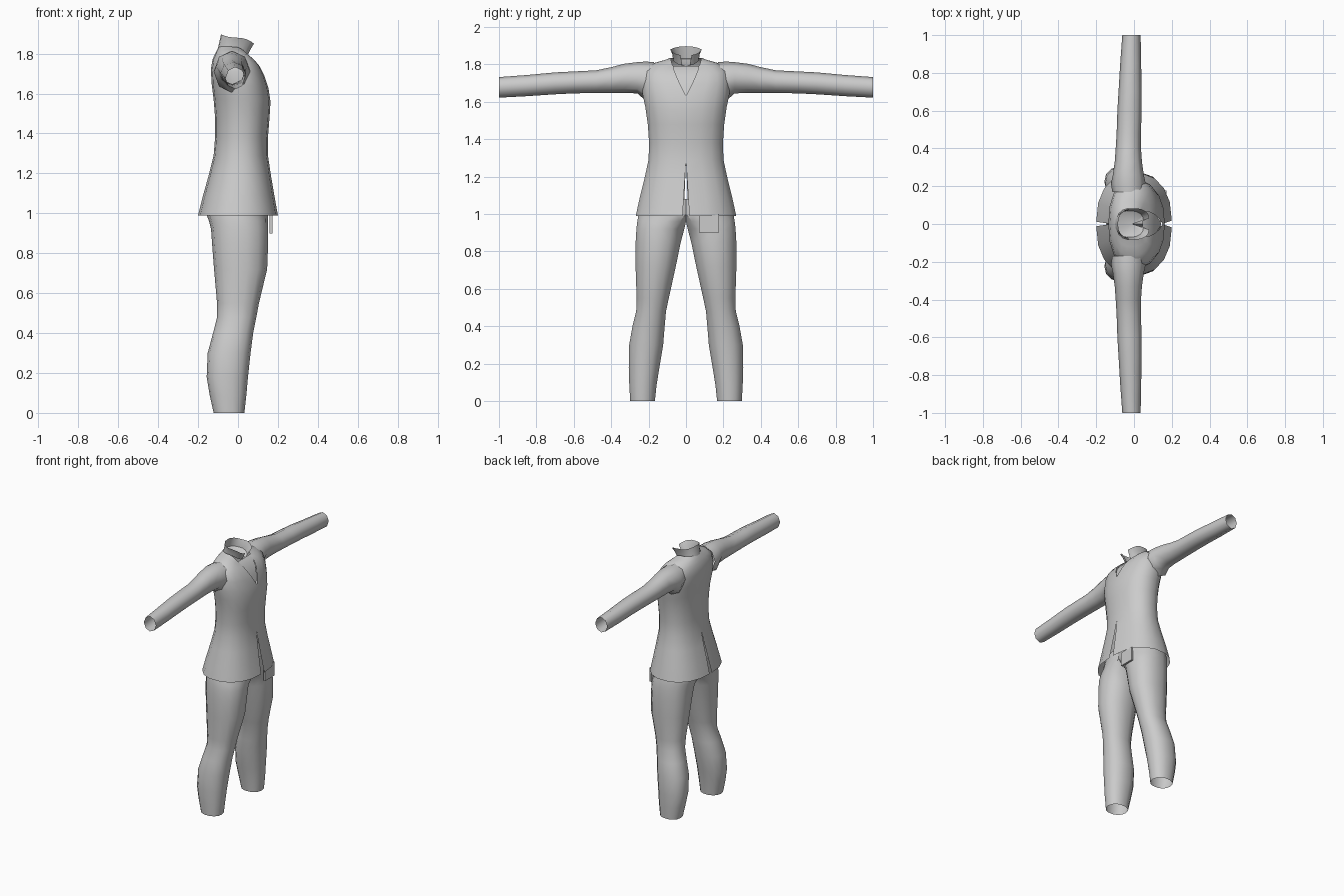
import bpy, math

cloth = bpy.data.materials.new("grey_cloth")
cloth.diffuse_color = (0.6, 0.6, 0.6, 1)


def finish(name, verts, faces, mirror=True, angle=50):
    me = bpy.data.meshes.new(name)
    me.from_pydata(verts, [], faces)
    me.materials.append(cloth)
    ob = bpy.data.objects.new(name, me)
    bpy.context.collection.objects.link(ob)
    bpy.ops.object.select_all(action='DESELECT')
    ob.select_set(True)
    bpy.context.view_layer.objects.active = ob
    bpy.ops.object.shade_smooth_by_angle(angle=math.radians(angle))
    if mirror:
        m = ob.modifiers.new("mirror", 'MIRROR')
        m.use_axis = (False, True, False)
        m.merge_threshold = 0.0005
    return ob


def loft(name, rings, closed, **kw):
    n = len(rings[0])
    verts = [p for r in rings for p in r]
    faces = []
    for i in range(len(rings) - 1):
        for j in range(n if closed else n - 1):
            k = (j + 1) % n
            faces.append((i * n + j, i * n + k, (i + 1) * n + k, (i + 1) * n + j))
    return finish(name, verts, faces, **kw)


def half_ring(zf, zs, zb, xf, xb, hw, gf=0, gb=0, n=9, p=0.88):
    """Half outline from front to back; heights differ at front, side and back."""
    pts = []
    for i in range(n + 1):
        t = math.pi * i / n
        c, s = math.cos(t), max(0.0, math.sin(t))
        g = gf if c > 0 else gb
        x = (xf + xb) / 2 + (xf - xb) / 2 * math.copysign(abs(c) ** p, c)
        z = zs + ((zf if c > 0 else zb) - zs) * c * c
        y = hw * s ** p
        pts.append((x, g + y * (hw - g) / hw if s > 1e-6 else g, z))
    return pts


# Jacket body: hem slits front and back, open V neckline
body = [  # z front, z side, z back, x front, x back, half width, front gap, back gap
    (0.99, 0.99, 0.99, 0.20, -0.20, 0.272, 0.018, 0.012),
    (1.09, 1.09, 1.09, 0.182, -0.175, 0.25, 0.012, 0.008),
    (1.19, 1.19, 1.19, 0.165, -0.147, 0.225, 0.006, 0.004),
    (1.29, 1.29, 1.29, 0.15, -0.122, 0.203, 0, 0),
    (1.38, 1.38, 1.38, 0.15, -0.115, 0.2, 0, 0),
    (1.48, 1.48, 1.48, 0.158, -0.115, 0.207, 0, 0),
    (1.56, 1.57, 1.57, 0.163, -0.122, 0.22, 0, 0),
    (1.63, 1.64, 1.65, 0.152, -0.132, 0.235, 0, 0),
    (1.69, 1.71, 1.72, 0.132, -0.136, 0.238, 0.03, 0),
    (1.735, 1.77, 1.77, 0.11, -0.128, 0.222, 0.05, 0),
    (1.765, 1.808, 1.80, 0.085, -0.115, 0.17, 0.062, 0),
    (1.78, 1.822, 1.82, 0.068, -0.105, 0.12, 0.066, 0),
    (1.79, 1.835, 1.835, 0.052, -0.095, 0.082, 0.066, 0)]
loft("jacket_body", [half_ring(*r) for r in body], False)

# Shirt panel behind the V neckline
loft("shirt_front", [[(r[3] - 0.008, 0, r[0]), (r[3] - 0.010, r[6] + 0.008, r[0])]
                     for r in body[7:]], False)

# Collar flaring up to two open tips, and the closed neck inside it
low = half_ring(1.795, 1.825, 1.83, 0.05, -0.1, 0.07, 0.02)
mid = half_ring(1.825, 1.855, 1.865, 0.065, -0.092, 0.074, 0.025)
top = half_ring(1.85, 1.88, 1.897, 0.08, -0.085, 0.084, 0.03)
loft("collar", [low, mid, top], False)
n = len(low)
finish("neck_lining", low + [(-0.01, 0, 1.79)], [(i, i + 1, n) for i in range(n - 1)], angle=15)

# Sleeves: eight-sided tubes with open cuffs
arm = [  # y, x back, x front, z low, z high
    (0.17, -0.115, 0.06, 1.63, 1.812), (0.215, -0.122, 0.062, 1.605, 1.815),
    (0.26, -0.112, 0.052, 1.645, 1.812), (0.33, -0.102, 0.042, 1.647, 1.803),
    (0.40, -0.097, 0.037, 1.647, 1.785), (0.48, -0.092, 0.037, 1.647, 1.768),
    (0.60, -0.088, 0.04, 1.645, 1.762), (0.70, -0.082, 0.04, 1.64, 1.757),
    (0.85, -0.073, 0.038, 1.63, 1.743), (1.0, -0.062, 0.035, 1.622, 1.732)]
rings = []
for y, xb, xf, zl, zh in arm:
    ring = []
    for i in range(8):
        t = math.tau * i / 8
        ring.append(((xf + xb) / 2 + (xf - xb) / 2 * math.cos(t), y,
                     (zl + zh) / 2 - (zh - zl) / 2 * math.sin(t)))
    rings.append(ring)
loft("sleeves", rings, True)

# Trouser legs: open at the ankle, meeting at the centre seam
leg = [  # z, y inner, y outer, x back, x front
    (0.0, 0.165, 0.3, -0.122, 0.032), (0.09, 0.155, 0.305, -0.142, 0.042),
    (0.18, 0.14, 0.308, -0.157, 0.05), (0.30, 0.12, 0.306, -0.152, 0.063),
    (0.40, 0.112, 0.288, -0.125, 0.076), (0.48, 0.105, 0.268, -0.105, 0.092),
    (0.55, 0.09, 0.266, -0.105, 0.105), (0.72, 0.052, 0.272, -0.12, 0.146),
    (0.85, 0.025, 0.272, -0.13, 0.151), (0.92, 0.006, 0.268, -0.135, 0.151),
    (0.96, -0.05, 0.264, -0.145, 0.15), (1.0, -0.16, 0.258, -0.16, 0.15),
    (1.08, -0.2, 0.235, -0.155, 0.145)]
rings = []
for z, yi, yo, xb, xf in leg:
    ring = []
    for i in range(14):
        t = math.tau * i / 14
        c, s = math.cos(t), math.sin(t)
        x = (xf + xb) / 2 + (xf - xb) / 2 * math.copysign(abs(c) ** 0.9, c)
        y = (yo + yi) / 2 + (yo - yi) / 2 * math.copysign(abs(s) ** 0.9, s)
        ring.append((x, max(0.0, y), z))
    rings.append(ring)
loft("trouser_legs", rings, True)

# Small hanging flap under the hem, on one side only
bpy.ops.mesh.primitive_cube_add(size=1, location=(0.165, 0.123, 0.95))
flap = bpy.context.object
flap.name = "hip_flap"
flap.scale = (0.014, 0.108, 0.1)
flap.data.materials.append(cloth)
